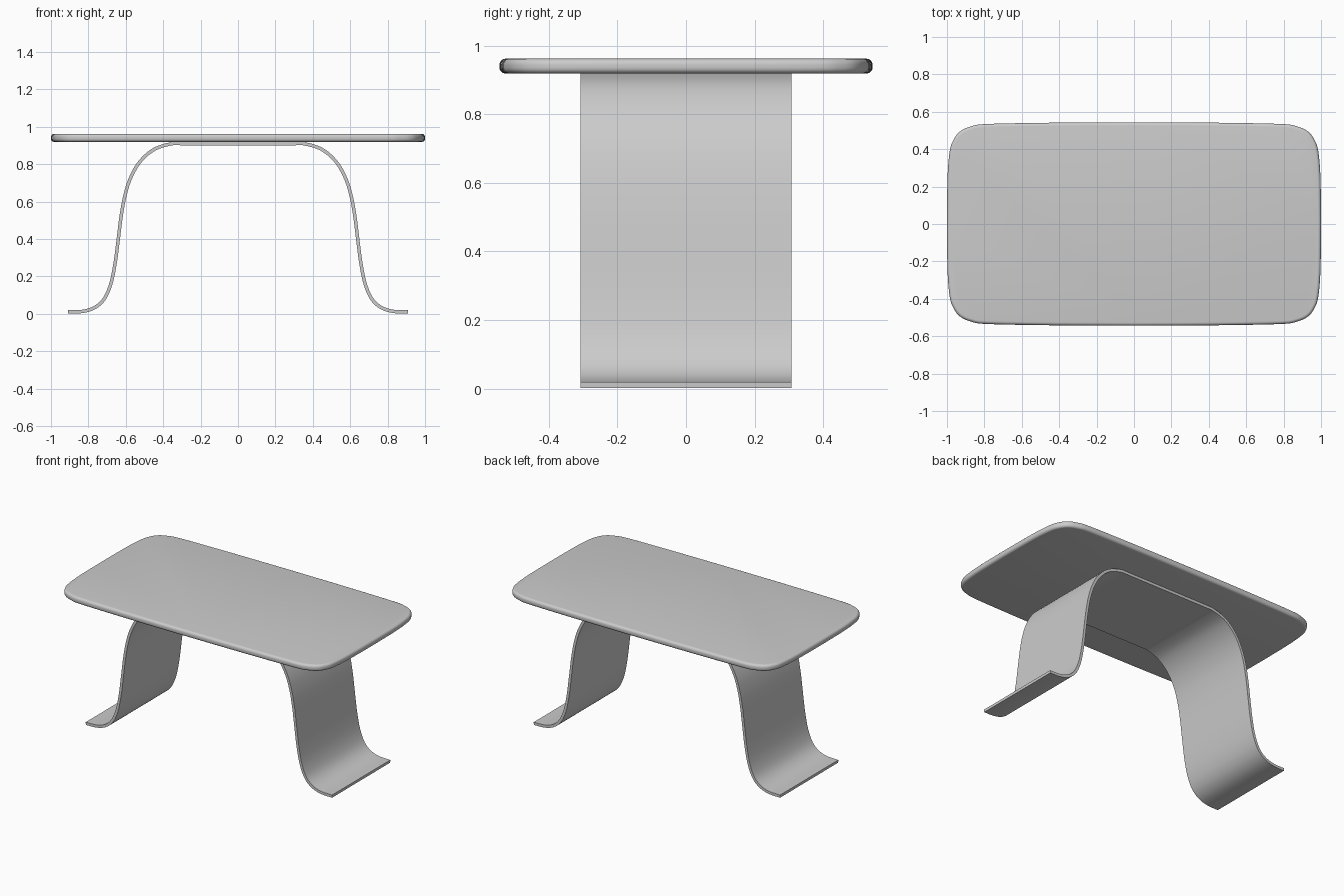
import bpy, bmesh, math
from mathutils import Vector

cube = bpy.data.objects.get("Cube")
if cube:
    bpy.data.objects.remove(cube, do_unlink=True)

grey = bpy.data.materials.new("plain_grey")
grey.use_nodes = True
colour = (0.6, 0.6, 0.6, 1)
grey.diffuse_color = colour
grey.node_tree.nodes["Principled BSDF"].inputs["Base Color"].default_value = colour


def smooth_path(points, steps):
    """Catmull-Rom curve through the points."""
    p = [Vector(q) for q in points]
    p = [2 * p[0] - p[1]] + p + [2 * p[-1] - p[-2]]
    path = []
    for a, b, c, d in zip(p, p[1:], p[2:], p[3:]):
        for i in range(steps):
            t = i / steps
            path.append(0.5 * (2 * b + (c - a) * t + (2 * a - 5 * b + 4 * c - d) * t ** 2
                               + (3 * b - a - 3 * c + d) * t ** 3))
    return path + [p[-2]]


def finish(bm, name):
    bmesh.ops.recalc_face_normals(bm, faces=bm.faces)
    mesh = bpy.data.meshes.new(name)
    bm.to_mesh(mesh)
    bm.free()
    mesh.materials.append(grey)
    obj = bpy.data.objects.new(name, mesh)
    bpy.context.collection.objects.link(obj)
    return obj


def apply_and_smooth(obj):
    bpy.ops.object.select_all(action="DESELECT")
    obj.select_set(True)
    bpy.context.view_layer.objects.active = obj
    for mod in list(obj.modifiers):
        bpy.ops.object.modifier_apply(modifier=mod.name)
    bpy.ops.object.shade_smooth_by_angle(angle=math.radians(40))


# Tabletop: softly bowed rounded rectangle with rolled edges
quarter = smooth_path([(1, 0), (0.997, 0.25), (0.985, 0.39), (0.965, 0.45), (0.93, 0.495),
                       (0.87, 0.522), (0.78, 0.535), (0.4, 0.542), (0, 0.544)], 4)
half = quarter + [Vector((-p.x, p.y)) for p in reversed(quarter[:-1])]
outline = half + [Vector((p.x, -p.y)) for p in reversed(half[1:-1])]
bm = bmesh.new()
base = bm.faces.new([bm.verts.new((p.x, p.y, 0.919)) for p in outline])
top = bmesh.ops.extrude_face_region(bm, geom=[base], use_keep_orig=True)
bmesh.ops.translate(bm, vec=(0, 0, 0.043),
                    verts=[v for v in top["geom"] if isinstance(v, bmesh.types.BMVert)])
rims = [e for e in bm.edges if abs(e.verts[0].co.z - e.verts[1].co.z) < 0.001]
bmesh.ops.bevel(bm, geom=rims, offset=0.017, segments=5, profile=0.5, affect="EDGES")
apply_and_smooth(finish(bm, "tabletop"))

# Base: one bent sheet forming both legs, feet and the top support
side = smooth_path([(0.91, 0.010), (0.83, 0.013), (0.765, 0.034), (0.715, 0.08), (0.68, 0.16),
                    (0.657, 0.27), (0.64, 0.40), (0.625, 0.52), (0.605, 0.63), (0.575, 0.725),
                    (0.525, 0.812), (0.45, 0.878), (0.36, 0.908), (0.30, 0.910)], 5)
profile = side + [Vector((-p.x, p.y)) for p in reversed(side)]
bm = bmesh.new()
rows = [[bm.verts.new((p.x, y, p.y)) for y in (-0.307, 0.307)] for p in profile]
for a, b in zip(rows, rows[1:]):
    bm.faces.new((a[0], a[1], b[1], b[0]))
sheet = finish(bm, "bent_leg_sheet")
solid = sheet.modifiers.new("thickness", "SOLIDIFY")
solid.thickness = 0.018
solid.offset = 0
apply_and_smooth(sheet)
